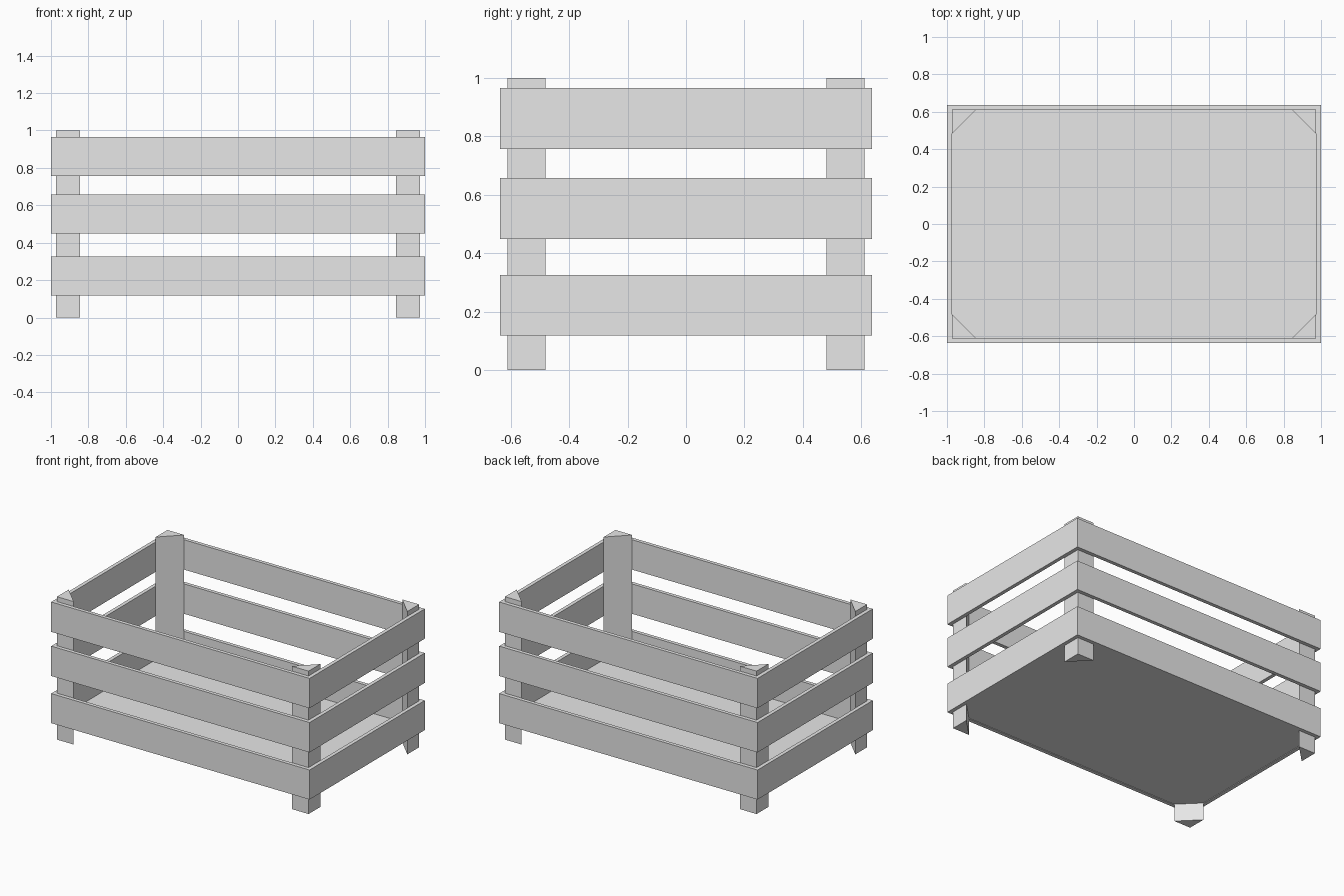
import bpy
import bmesh
from mathutils import Vector

cube = bpy.data.objects.get("Cube")
if cube:
    bpy.data.objects.remove(cube, do_unlink=True)

HALF_X, HALF_Y = 1.0, 0.637      # outer half sizes of the crate
BOARD = 0.026                    # slat thickness
IN_X, IN_Y = HALF_X - BOARD, HALF_Y - BOARD
POST = 0.13                      # leg length of the triangular posts

grey = bpy.data.materials.new("plain_grey")
grey.use_nodes = True
grey.diffuse_color = (0.8, 0.8, 0.8, 1)
grey.node_tree.nodes["Principled BSDF"].inputs["Base Color"].default_value = (0.8, 0.8, 0.8, 1)


def prism(name, outline, bottom, top):
    """Extrude a flat outline upward into a solid part."""
    bm = bmesh.new()
    face = bm.faces.new([bm.verts.new((x, y, bottom)) for x, y in outline])
    result = bmesh.ops.extrude_face_region(bm, geom=[face])
    verts = [v for v in result["geom"] if isinstance(v, bmesh.types.BMVert)]
    bmesh.ops.translate(bm, verts=verts, vec=Vector((0, 0, top - bottom)))
    bmesh.ops.recalc_face_normals(bm, faces=bm.faces)
    mesh = bpy.data.meshes.new(name)
    bm.to_mesh(mesh)
    bm.free()
    mesh.materials.append(grey)
    obj = bpy.data.objects.new(name, mesh)
    bpy.context.collection.objects.link(obj)
    return obj


# Three levels of mitred slats around the crate
levels = {"lower": (0.118, 0.325), "middle": (0.448, 0.657), "upper": (0.757, 0.966)}
for level, (bottom, top) in levels.items():
    for side, s in (("front", -1), ("back", 1)):
        prism(f"{level}_{side}_slat",
              [(-HALF_X, s * HALF_Y), (HALF_X, s * HALF_Y), (IN_X, s * IN_Y), (-IN_X, s * IN_Y)],
              bottom, top)
    for side, s in (("right", -1), ("left", 1)):
        prism(f"{level}_{side}_slat",
              [(s * HALF_X, -HALF_Y), (s * HALF_X, HALF_Y), (s * IN_X, IN_Y), (s * IN_X, -IN_Y)],
              bottom, top)

# Triangular corner posts
for fb, sy in (("front", -1), ("back", 1)):
    for lr, sx in (("right", -1), ("left", 1)):
        prism(f"{fb}_{lr}_post",
              [(sx * IN_X, sy * IN_Y), (sx * (IN_X - POST), sy * IN_Y), (sx * IN_X, sy * (IN_Y - POST))],
              0, 1)

# Floor panel
prism("floor_panel", [(-IN_X, -IN_Y), (IN_X, -IN_Y), (IN_X, IN_Y), (-IN_X, IN_Y)], 0.122, 0.142)
